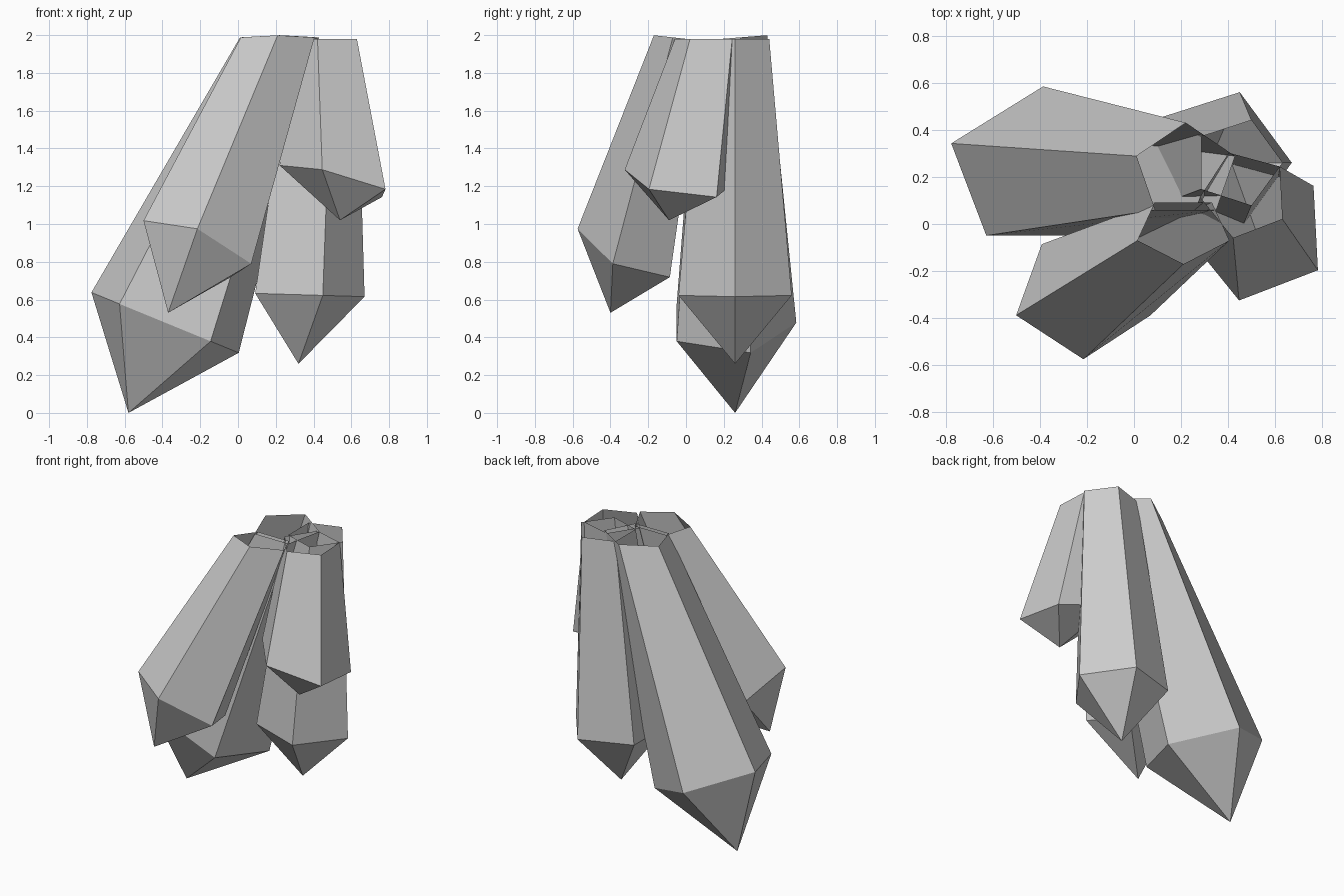
import bpy, bmesh
from math import cos, sin, radians

if "Cube" in bpy.data.objects:
    bpy.data.objects.remove(bpy.data.objects["Cube"])


def ring(bm, centre, rx, ry, phase, sx=0.0, sy=0.0):
    """Five-sided ring lying in a tilted plane (sx, sy are its z slopes)."""
    cx, cy, cz = centre
    verts = []
    for i in range(5):
        a = radians(phase + 72 * i)
        dx, dy = rx * cos(a), ry * sin(a)
        verts.append(bm.verts.new((cx + dx, cy + dy, cz + sx * dx + sy * dy)))
    return verts


def crystal(name, phase, top, low, tip):
    """Hanging crystal: open narrow top, flared pentagonal shaft, pointed tip."""
    bm = bmesh.new()
    upper = ring(bm, *top[:3], phase, *top[3:])
    lower = ring(bm, *low[:3], phase, *low[3:])
    point = bm.verts.new(tip)
    for i in range(5):
        j = (i + 1) % 5
        bm.faces.new((lower[i], lower[j], upper[j], upper[i]))
        bm.faces.new((lower[j], lower[i], point))
    mesh = bpy.data.meshes.new(name)
    bm.to_mesh(mesh)
    bm.free()
    bpy.context.collection.objects.link(bpy.data.objects.new(name, mesh))


# Each end: centre, x radius, y radius, x slope, y slope
crystal("large_left_crystal", 90,
        ((0.22, 0.225, 1.983), 0.22, 0.205, 0, 0.08),
        ((-0.386, 0.234, 0.478), 0.41, 0.35, -0.41, 0),
        (-0.58, 0.26, 0.0))
crystal("front_left_crystal", -90,
        ((0.21, -0.025, 1.983), 0.205, 0.145, 0, -0.11),
        ((-0.215, -0.304, 0.872), 0.30, 0.27, -0.40, -0.38),
        (-0.37, -0.40, 0.53))
crystal("short_right_crystal", -105,
        ((0.47, 0.125, 1.98), 0.19, 0.19),
        ((0.525, -0.03, 1.229), 0.305, 0.305, -0.26, -0.13),
        (0.54, -0.09, 1.02))
crystal("back_right_crystal", 0,
        ((0.44, 0.26, 1.98), 0.19, 0.19),
        ((0.35, 0.26, 0.625), 0.32, 0.315, -0.03, 0),
        (0.32, 0.26, 0.26))
